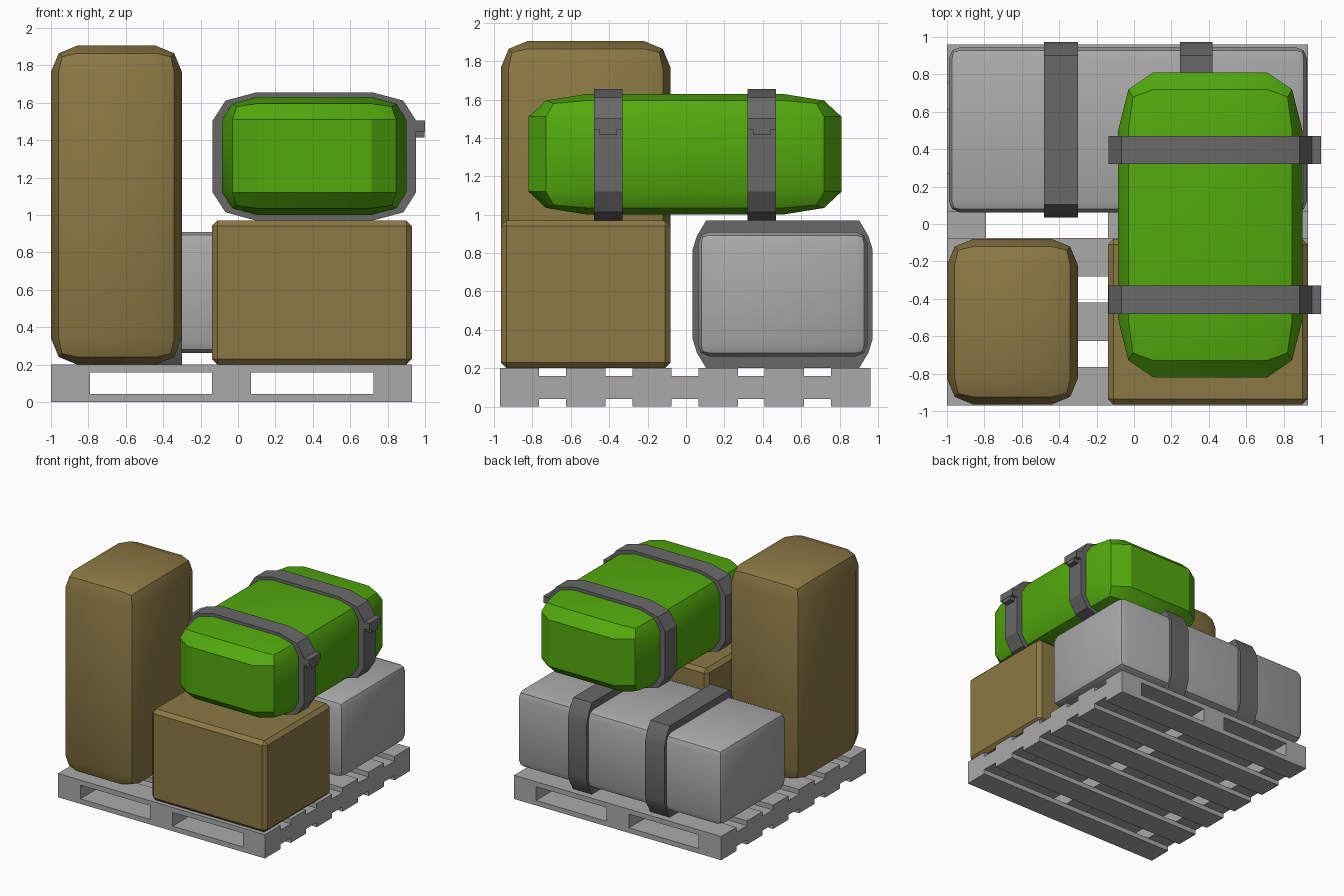
import bpy, bmesh, math
from mathutils import Vector

if "Cube" in bpy.data.objects:
    bpy.data.objects.remove(bpy.data.objects["Cube"])


def material(name, color):
    m = bpy.data.materials.new(name)
    m.diffuse_color = (*color, 1)
    m.use_nodes = True
    m.node_tree.nodes["Principled BSDF"].inputs["Base Color"].default_value = m.diffuse_color
    return m


GREY = material("light grey", (0.40, 0.40, 0.40))
DARK = material("dark grey", (0.14, 0.14, 0.14))
BROWN = material("tan brown", (0.26, 0.19, 0.058))
GREEN = material("bright green", (0.085, 0.40, 0.004))


def finish(bm, name, mat, smooth=False):
    bmesh.ops.recalc_face_normals(bm, faces=bm.faces)
    me = bpy.data.meshes.new(name)
    bm.to_mesh(me)
    bm.free()
    me.materials.append(mat)
    ob = bpy.data.objects.new(name, me)
    bpy.context.collection.objects.link(ob)
    if smooth:
        bpy.ops.object.select_all(action='DESELECT')
        ob.select_set(True)
        bpy.context.view_layer.objects.active = ob
        bpy.ops.object.shade_smooth_by_angle(angle=math.radians(30))
    return ob


def box(name, mat, x, y, z, bevel=0, segments=1, proportional=False):
    """Box from axis ranges; a proportional bevel stretches with the box."""
    size = Vector((x[1] - x[0], y[1] - y[0], z[1] - z[0]))
    centre = Vector((x[0] + x[1], y[0] + y[1], z[0] + z[1])) / 2
    bm = bmesh.new()
    bmesh.ops.create_cube(bm, size=1)
    if not proportional:
        bmesh.ops.scale(bm, vec=size, verts=bm.verts)
    if bevel:
        bmesh.ops.bevel(bm, geom=bm.edges[:], offset=bevel, segments=segments,
                        profile=0.5, affect='EDGES')
    if proportional:
        bmesh.ops.scale(bm, vec=size, verts=bm.verts)
    bmesh.ops.translate(bm, vec=centre, verts=bm.verts)
    return finish(bm, name, mat, bevel > 0)


def outline(a, b, corner):
    """Rectangle outline with each corner replaced by three points."""
    pts = []
    for sa, sb, order in ((1, 1, 1), (0, 1, -1), (0, 0, 1), (1, 0, -1)):
        for da, db in corner[::order]:
            pts.append((a[1] - da if sa else a[0] + da,
                        b[1] - db if sb else b[0] + db))
    return pts


def strap(name, axis, span, a, b, corner, thick):
    """Closed band around a load, running across the given axis."""
    outer = outline(a, b, corner)
    inner = outline((a[0] + thick, a[1] - thick), (b[0] + thick, b[1] - thick),
                    [(da * 0.9, db * 0.9) for da, db in corner])
    bm = bmesh.new()
    rings = []
    for pts, w in ((outer, span[0]), (outer, span[1]),
                   (inner, span[1]), (inner, span[0])):
        rings.append([bm.verts.new((w, p, q) if axis == 'x' else (p, w, q))
                      for p, q in pts])
    n = len(outer)
    for r in range(4):
        s, t = rings[r], rings[(r + 1) % 4]
        for i in range(n):
            j = (i + 1) % n
            bm.faces.new((s[i], s[j], t[j], t[i]))
    return finish(bm, name, DARK, True)


# Pallet: three stringers with slats above and below
STRINGERS = ((-1.0, -0.79), (-0.14, 0.07), (0.725, 0.93))
for i, x in enumerate(STRINGERS):
    box(f"pallet_stringer_{i}", GREY, x, (-0.97, 0.96), (0.04, 0.16))
for i in range(6):
    y0 = -0.97 + i * 0.345
    for level, z in (("bottom", (0, 0.042)), ("top", (0.158, 0.2))):
        box(f"pallet_{level}_slat_{i}", GREY, (-1.0, 0.93), (y0, y0 + 0.205), z)

# Crates and cases standing on the pallet
box("tall_case", BROWN, (-1.0, -0.30), (-0.965, -0.08), (0.2, 1.905), 0.14, 2)
box("square_crate", BROWN, (-0.14, 0.93), (-0.965, -0.08), (0.2, 0.97), 0.03, 1)
box("long_case", GREY, (-0.99, 0.925), (0.062, 0.945), (0.262, 0.91), 0.06, 2)

# Straps round the long case
for i, x in enumerate(((-0.48, -0.30), (0.245, 0.42))):
    strap(f"long_case_strap_{i}", 'x', x, (0.035, 0.972), (0.2, 0.97),
          [(0, 0.15), (0.022, 0.08), (0.07, 0)], 0.065)

# Soft bundle lying on top
box("top_bundle", GREEN, (-0.085, 0.90), (-0.82, 0.81), (1.0, 1.63),
    0.19, 2, True)

# Straps and buckles round the bundle
for i, y in enumerate(((-0.48, -0.33), (0.32, 0.47))):
    strap(f"bundle_strap_{i}", 'y', y, (-0.135, 0.952), (0.97, 1.655),
          [(0, 0.15), (0.068, 0.044), (0.232, 0)], 0.06)
    box(f"bundle_buckle_{i}", DARK, (0.93, 1.0), y, (1.445, 1.505))
    box(f"bundle_buckle_tongue_{i}", DARK, (0.93, 0.998),
        (y[0] + 0.03, y[1] - 0.03), (1.415, 1.45))
